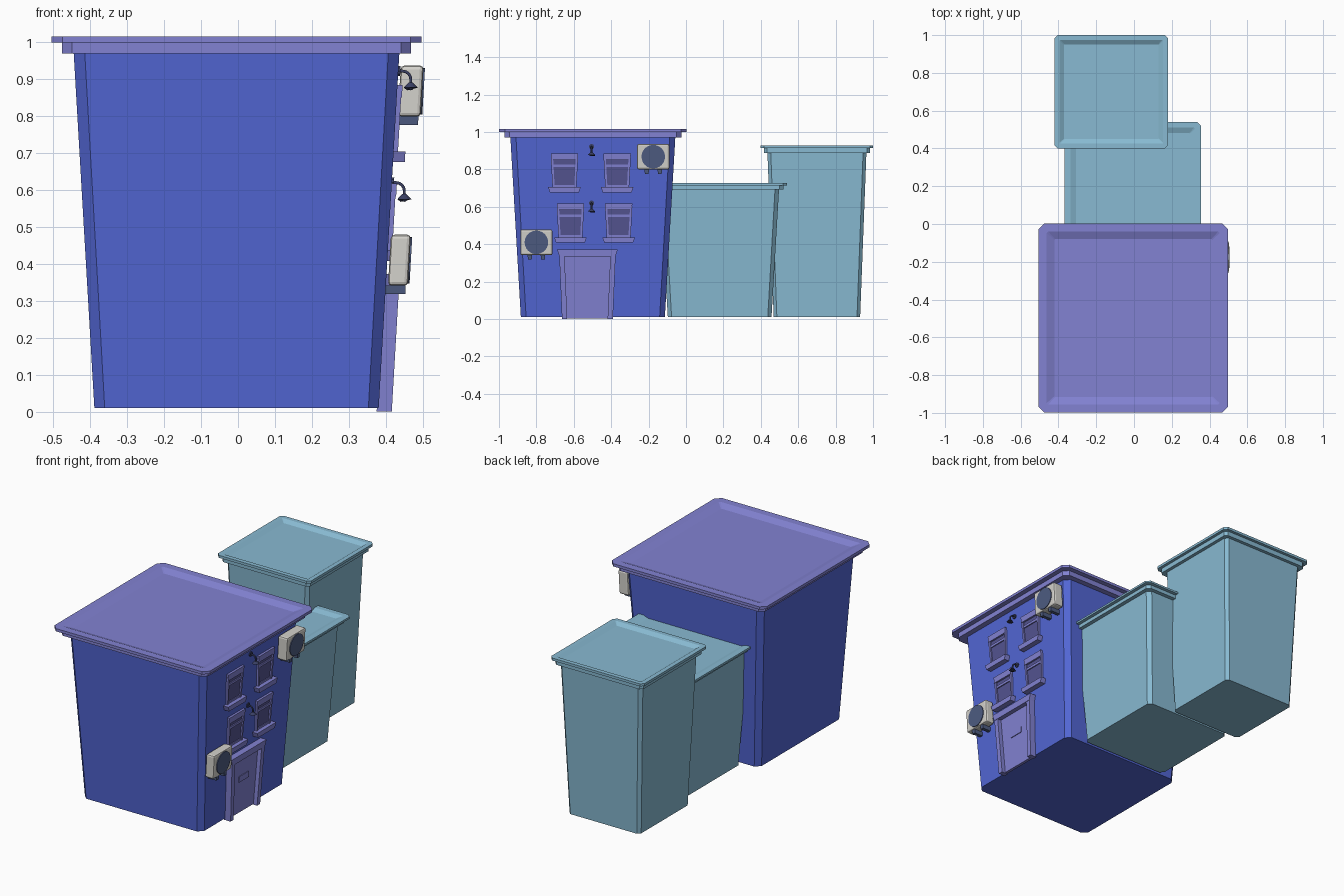
import bpy, bmesh, math

if "Cube" in bpy.data.objects:
    bpy.data.objects.remove(bpy.data.objects["Cube"])


def srgb(r, g, b):
    f = lambda c: c / 12.92 if c <= 0.04045 else ((c + 0.055) / 1.055) ** 2.4
    return (f(r / 255), f(g / 255), f(b / 255), 1)


def material(name, *rgb):
    m = bpy.data.materials.new(name)
    m.diffuse_color = srgb(*rgb)
    m.use_nodes = True
    m.node_tree.nodes["Principled BSDF"].inputs["Base Color"].default_value = m.diffuse_color
    return m


BLUE = material("blue_wall", 82, 102, 212)
PURPLE = material("purple_trim", 130, 130, 210)
TEAL = material("teal_wall", 136, 186, 210)
GLASS = material("dark_glass", 84, 84, 145)
CREAM = material("cream_metal", 212, 210, 204)
SLATE = material("slate_metal", 78, 92, 130)
IRON = material("dark_iron", 58, 64, 100)


def finish(name, bm, mat):
    bmesh.ops.recalc_face_normals(bm, faces=bm.faces[:])
    me = bpy.data.meshes.new(name)
    bm.to_mesh(me)
    bm.free()
    me.materials.append(mat)
    ob = bpy.data.objects.new(name, me)
    bpy.context.collection.objects.link(ob)
    return ob


def loft(name, rings, centre, sxy, sz, mat):
    """Stack of corner-cut squares (half width, height, corner cut), capped."""
    bm = bmesh.new()
    loops = []
    for h, z, c in rings:
        k = h - c
        pts = [(h, -k), (h, k), (k, h), (-k, h), (-h, k), (-h, -k), (-k, -h), (k, -h)]
        loops.append([bm.verts.new((centre[0] + x * sxy, centre[1] + y * sxy,
                                    0.01 + (z - 0.01) * sz)) for x, y in pts])
    for a, b in zip(loops, loops[1:]):
        for i in range(8):
            j = (i + 1) % 8
            bm.faces.new((a[i], a[j], b[j], b[i]))
    bm.faces.new(loops[0])
    bm.faces.new(loops[-1])
    return finish(name, bm, mat)


BODY = [(0.385, 0.01, 0.028), (0.441, 0.972, 0.03)]
ROOF = [(0.473, 0.97, 0.027), (0.473, 1.0, 0.027), (0.501, 1.0, 0.03),
        (0.501, 1.016, 0.03), (0.458, 1.016, 0.008), (0.418, 1.0, 0.004)]

# Three tapering buildings with stepped, dished roofs
for label, centre, sxy, sz, wall_mat, roof_mat in (
        ("main", (-0.004, -0.498), 1.0, 1.0, BLUE, PURPLE),
        ("middle", (-0.006, 0.18), 0.72, 0.712, TEAL, TEAL),
        ("rear", (-0.12, 0.70), 0.6, 0.913, TEAL, TEAL)):
    loft(label + "_walls", BODY, centre, sxy, sz, wall_mat)
    loft(label + "_roof", ROOF, centre, sxy, sz, roof_mat)


def wall_x(z):
    return 0.381 + 0.058 * (z - 0.01)


def prism(name, pts, d0, d1, mat, bevel=0):
    """Outline (y, z) extruded outward from the leaning street wall."""
    bm = bmesh.new()
    a, b = ([bm.verts.new((wall_x(z) + d, y, z)) for y, z in pts] for d in (d0, d1))
    n = len(pts)
    for i in range(n):
        bm.faces.new((a[i], a[(i + 1) % n], b[(i + 1) % n], b[i]))
    bm.faces.new(a)
    bm.faces.new(b)
    ob = finish(name, bm, mat)
    if bevel:
        m = ob.modifiers.new("soft_edges", 'BEVEL')
        m.width, m.segments = bevel, 2
    return ob


def trapezoid(y, z0, z1, w0, w1):
    return [(y - w0, z0), (y + w0, z0), (y + w1, z1), (y - w1, z1)]


def strip(y0, z0, y1, z1, w):
    return [(y0 - w, z0), (y0 + w, z0), (y1 + w, z1), (y1 - w, z1)]


# Four windows: pane, side frames, head, middle bar and sill
for n, (y, z) in enumerate(((-0.65, 0.705), (-0.368, 0.705), (-0.618, 0.437), (-0.36, 0.437))):
    nm = "window_%d_" % (n + 1)
    prism(nm + "pane", trapezoid(y, z, z + 0.17, 0.058, 0.066), -0.005, 0.004, GLASS)
    for s, side in ((-1, "left"), (1, "right")):
        prism(nm + side + "_frame", strip(y + s * 0.058, z, y + s * 0.067, z + 0.165, 0.006),
              -0.005, 0.012, PURPLE)
    prism(nm + "head", trapezoid(y, z + 0.145, z + 0.18, 0.071, 0.073), -0.005, 0.014, PURPLE)
    prism(nm + "bar", trapezoid(y, z + 0.108, z + 0.122, 0.064, 0.064), -0.005, 0.01, PURPLE)
    prism(nm + "bottom_rail", trapezoid(y, z, z + 0.012, 0.058, 0.058), -0.005, 0.008, PURPLE)
    prism(nm + "sill", trapezoid(y, z - 0.029, z, 0.077, 0.087), -0.005, 0.032, PURPLE)

# Door with heavy surround and mail slot
prism("door_panel", trapezoid(-0.527, 0.004, 0.345, 0.115, 0.125), -0.005, 0.012, PURPLE)
for s, side in ((-1, "left"), (1, "right")):
    prism("door_jamb_" + side, strip(-0.527 + s * 0.122, 0.0, -0.527 + s * 0.137, 0.35, 0.014),
          -0.005, 0.036, PURPLE)
prism("door_lintel", trapezoid(-0.527, 0.335, 0.372, 0.15, 0.162), -0.005, 0.038, PURPLE)
prism("mail_slot", trapezoid(-0.527, 0.19, 0.225, 0.045, 0.045), 0.01, 0.016, PURPLE)

# Air conditioners: casing, round fan grille and two brackets
for label, y, z, d in (("upper", -0.175, 0.868, 0.068), ("lower", -0.80, 0.41, 0.06)):
    prism(label + "_cooler_case", trapezoid(y, z - 0.069, z + 0.069, 0.086, 0.086),
          0.006, d, CREAM, 0.01)
    circle = [(y + 0.063 * math.cos(t * math.tau / 24), z + 0.063 * math.sin(t * math.tau / 24))
              for t in range(24)]
    prism(label + "_cooler_fan", circle, d - 0.004, d + 0.004, SLATE)
    for s in (-1, 1):
        prism(label + "_cooler_bracket", trapezoid(y + s * 0.035, z - 0.092, z - 0.068, 0.01, 0.012),
              -0.004, d - 0.006, SLATE)

# Wall lamps: mount, bent arm and conical shade
for label, z in (("upper", 0.922), ("lower", 0.62)):
    y, x = -0.505, wall_x(z)
    mount = [(y + 0.014 * math.cos(t * math.tau / 10), z + 0.014 * math.sin(t * math.tau / 10))
             for t in range(10)]
    prism(label + "_lamp_mount", mount, -0.004, 0.006, IRON)
    cu = bpy.data.curves.new(label + "_lamp_arm", 'CURVE')
    cu.dimensions = '3D'
    cu.bevel_depth, cu.bevel_resolution, cu.use_fill_caps = 0.0045, 1, True
    path = [(x, z), (x + 0.012, z)]
    path += [(x + 0.012 + 0.022 * math.sin(a), z - 0.022 + 0.022 * math.cos(a))
             for a in (0.4, 0.8, 1.2, 1.57)] + [(x + 0.034, z - 0.034)]
    sp = cu.splines.new('POLY')
    sp.points.add(len(path) - 1)
    for p, (px, pz) in zip(sp.points, path):
        p.co = (px, y, pz, 1)
    cu.materials.append(IRON)
    arm = bpy.data.objects.new(label + "_lamp_arm", cu)
    bpy.context.collection.objects.link(arm)
    bpy.ops.object.select_all(action='DESELECT')
    arm.select_set(True)
    bpy.context.view_layer.objects.active = arm
    bpy.ops.object.convert(target='MESH')
    bm = bmesh.new()
    bmesh.ops.create_cone(bm, cap_ends=True, segments=12, radius1=0.019, radius2=0.006, depth=0.014)
    bmesh.ops.create_uvsphere(bm, u_segments=8, v_segments=6, radius=0.007)
    bmesh.ops.translate(bm, verts=bm.verts[-42:], vec=(0, 0, -0.007))
    bmesh.ops.translate(bm, verts=bm.verts[:], vec=(x + 0.034, y, z - 0.038))
    finish(label + "_lamp_shade", bm, IRON)
